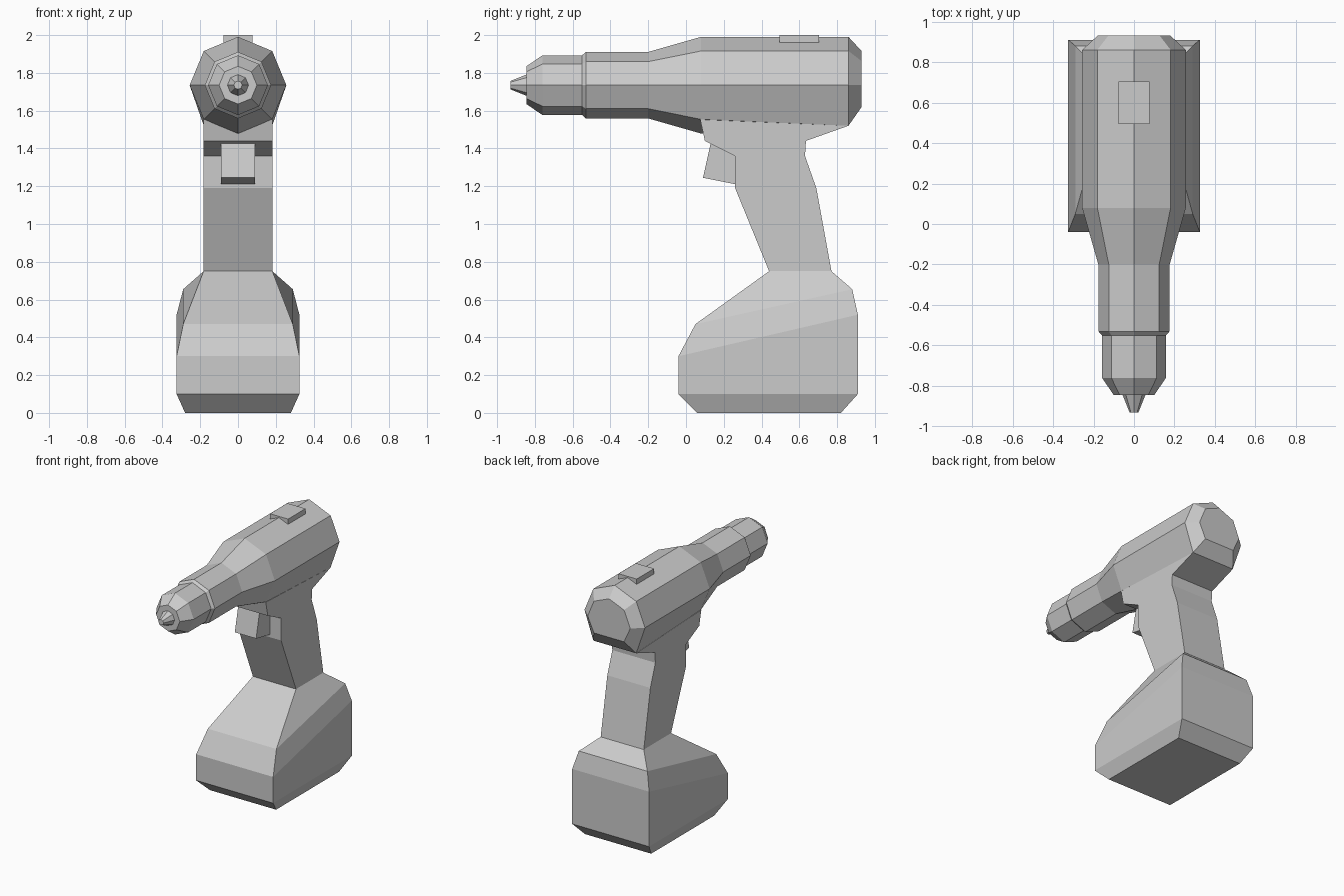
import bpy, bmesh
from math import sin, cos, pi

cube = bpy.data.objects.get("Cube")
if cube:
    bpy.data.objects.remove(cube)

grey = bpy.data.materials.new("light_grey")
grey.use_nodes = True
grey.diffuse_color = (0.6, 0.6, 0.6, 1)
grey.node_tree.nodes["Principled BSDF"].inputs["Base Color"].default_value = (0.6, 0.6, 0.6, 1)


def loft(name, rings):
    """Skin a list of equal-length point rings and cap both ends."""
    bm = bmesh.new()
    loops = [[bm.verts.new(p) for p in ring] for ring in rings]
    for a, b in zip(loops, loops[1:]):
        for i in range(len(a)):
            j = (i + 1) % len(a)
            bm.faces.new((a[i], a[j], b[j], b[i]))
    bm.faces.new(loops[0][::-1])
    bm.faces.new(loops[-1])
    bmesh.ops.recalc_face_normals(bm, faces=bm.faces)
    mesh = bpy.data.meshes.new(name)
    bm.to_mesh(mesh)
    bm.free()
    mesh.materials.append(grey)
    obj = bpy.data.objects.new(name, mesh)
    bpy.context.collection.objects.link(obj)
    return obj


AXIS = 1.735  # height of the barrel axis


def octagon(y, r, floor=0.0):
    """Ring around the barrel axis; floor flattens its three lowest points."""
    ring = []
    for k in range(8):
        a = k * pi / 4
        z = AXIS + r * sin(a)
        if floor and k in (5, 6, 7):
            z = floor
        ring.append((r * cos(a), y, z))
    return ring


def quad(yf, zf, yb, zb, x):
    """Four-cornered ring from a front and a back point of the side profile."""
    return [(-x, yf, zf), (x, yf, zf), (x, yb, zb), (-x, yb, zb)]


# Motor housing with chuck; the rear underside is flat above the handle
loft("motor_housing", [
    octagon(-0.845, 0.10), octagon(-0.76, 0.158), octagon(-0.55, 0.158),
    octagon(-0.53, 0.176), octagon(-0.20, 0.176), octagon(0.08, 0.256),
    octagon(0.86, 0.256, 1.52), octagon(0.93, 0.18, 1.62)])

# Tapered bit
loft("drill_bit", [octagon(-0.93, 0.022), octagon(-0.84, 0.058)])

# Battery base flowing up into the handle
loft("handle_and_battery", [
    quad(0.06, 0.0, 0.82, 0.0, 0.28),
    quad(-0.04, 0.10, 0.91, 0.10, 0.325),
    quad(-0.04, 0.30, 0.91, 0.52, 0.325),
    quad(0.05, 0.47, 0.88, 0.655, 0.29),
    quad(0.44, 0.75, 0.77, 0.75, 0.182),
    quad(0.26, 1.19, 0.69, 1.19, 0.182),
    quad(0.26, 1.36, 0.63, 1.36, 0.182),
    quad(0.10, 1.44, 0.635, 1.44, 0.182),
    quad(0.075, 1.553, 0.86, 1.52, 0.182)])

# Trigger
loft("trigger", [
    quad(0.09, 1.245, 0.265, 1.21, 0.09),
    quad(0.13, 1.425, 0.265, 1.36, 0.09)])

# Slide switch on top
loft("top_switch", [
    quad(0.495, 1.96, 0.705, 1.96, 0.077),
    quad(0.495, 2.0, 0.705, 2.0, 0.077)])
